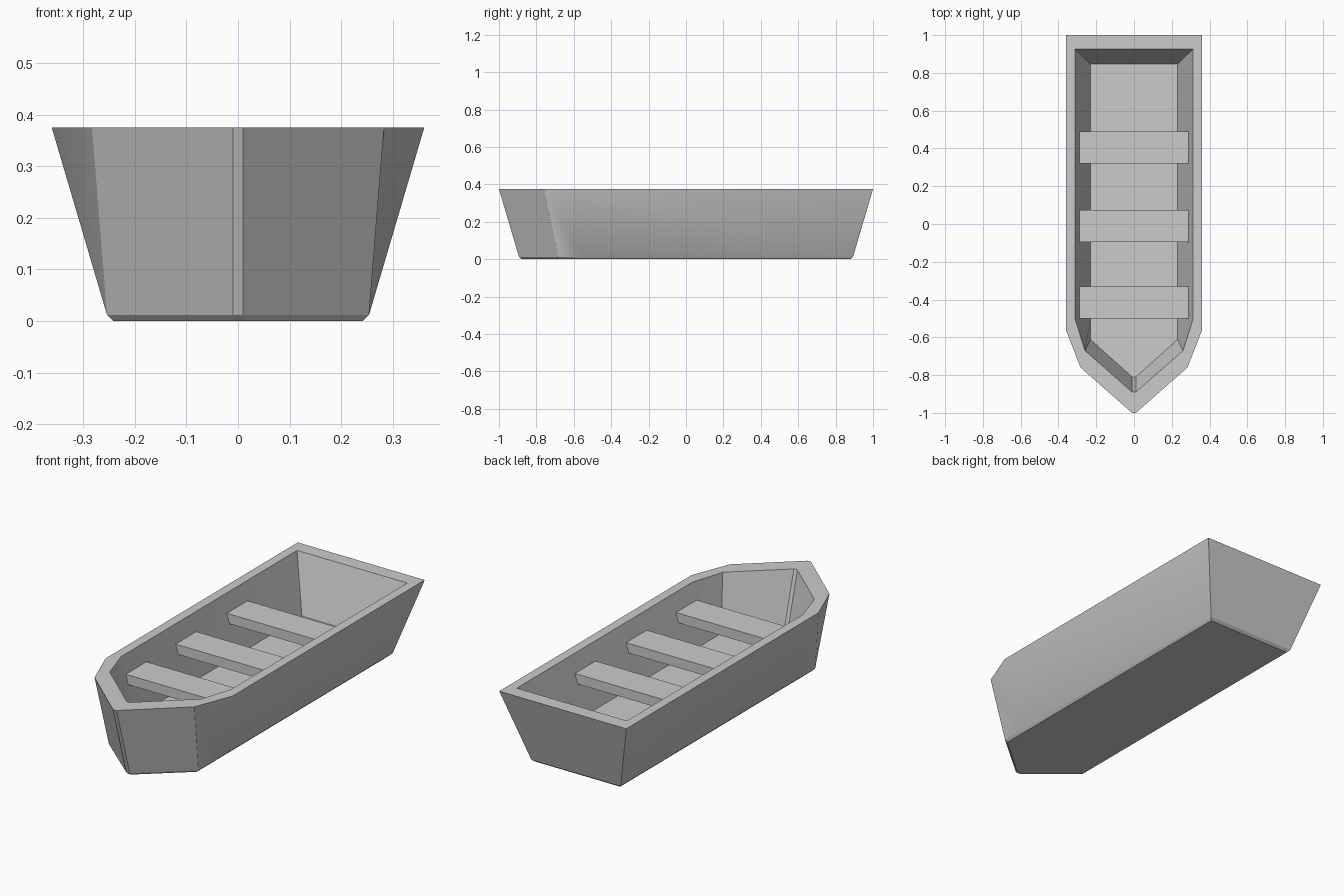
import bpy, bmesh

if "Cube" in bpy.data.objects:
    bpy.data.objects.remove(bpy.data.objects["Cube"])

def finish(name, bm):
    bmesh.ops.recalc_face_normals(bm, faces=bm.faces[:])
    mesh = bpy.data.meshes.new(name)
    bm.to_mesh(mesh)
    bm.free()
    obj = bpy.data.objects.new(name, mesh)
    bpy.context.collection.objects.link(obj)
    return obj

def loft(bm, rings):
    for a, b in zip(rings, rings[1:]):
        n = len(a)
        for i in range(n):
            j = (i + 1) % n
            bm.faces.new((a[i], a[j], b[j], b[i]))
    bm.faces.new(rings[0])
    bm.faces.new(rings[-1])

# Hull: half outlines from stern to bow, mirrored and lofted up and back inside
outlines = [
    (0.0,   [(0.242, 0.88), (0.242, -0.56), (0.242, -0.68), (0.01, -0.88)]),
    (0.012, [(0.254, 0.893), (0.254, -0.56), (0.254, -0.685), (0.01, -0.893)]),
    (0.375, [(0.361, 1.0), (0.361, -0.56), (0.283, -0.76), (0.01, -1.0)]),
    (0.375, [(0.313, 0.926), (0.313, -0.50), (0.26, -0.67), (0.01, -0.89)]),
    (0.09,  [(0.23, 0.847), (0.23, -0.50), (0.23, -0.612), (0.01, -0.81)]),
]
bm = bmesh.new()
rings = []
for z, half in outlines:
    full = half + [(-x, y) for x, y in reversed(half)]
    rings.append([bm.verts.new((x, y, z)) for x, y in full])
loft(bm, rings)
hull = finish("hull", bm)
bpy.context.view_layer.objects.active = hull
hull.select_set(True)
bpy.ops.object.shade_smooth_by_angle(angle=0.5)

# Seats: three planks with ends slanted to meet the hull walls
for k, y in enumerate((-0.415, -0.01, 0.405)):
    bm = bmesh.new()
    rings = []
    for z, x in ((0.24, 0.274), (0.29, 0.289)):
        corners = [(x, y - 0.084), (x, y + 0.084), (-x, y + 0.084), (-x, y - 0.084)]
        rings.append([bm.verts.new((px, py, z)) for px, py in corners])
    loft(bm, rings)
    finish(f"seat_{k + 1}", bm)
